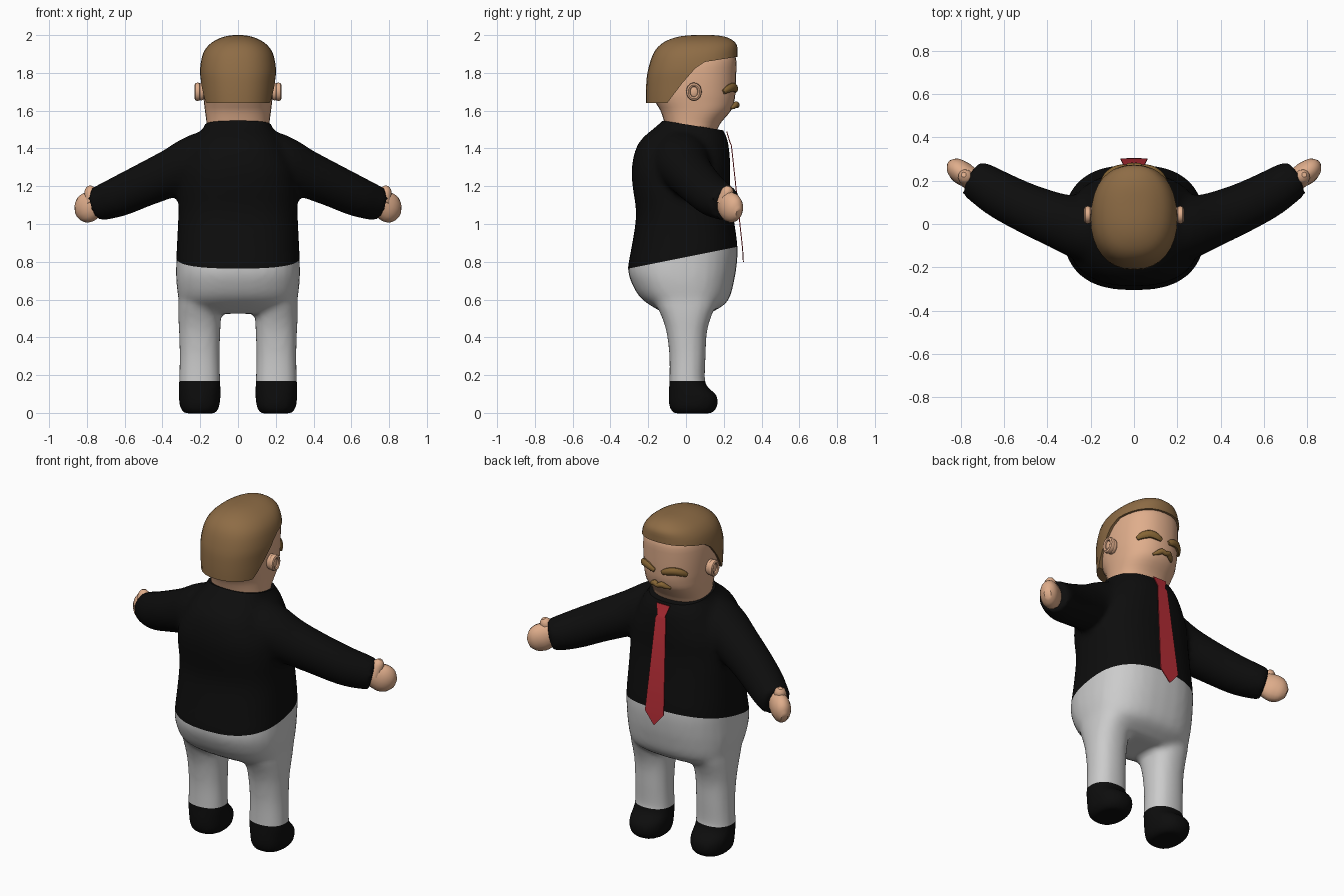
import bpy, bmesh, math
from mathutils import Vector, Matrix

if "Cube" in bpy.data.objects:
    bpy.data.objects.remove(bpy.data.objects["Cube"])

def mat(name, col):
    m = bpy.data.materials.new(name)
    m.diffuse_color = (*col, 1)
    m.use_nodes = True
    m.node_tree.nodes["Principled BSDF"].inputs["Base Color"].default_value = m.diffuse_color
    return m

BLACK = mat("black cloth", (0.004, 0.004, 0.004))
GREY = mat("light grey", (0.60, 0.60, 0.60))
SKIN = mat("skin", (0.74, 0.42, 0.26))
HAIR = mat("hair brown", (0.27, 0.15, 0.06))
BROW = mat("brow brown", (0.24, 0.13, 0.035))
RED = mat("tie red", (0.45, 0.025, 0.035))

def finish(bm, name, *mats):
    bmesh.ops.recalc_face_normals(bm, faces=bm.faces)
    me = bpy.data.meshes.new(name)
    bm.to_mesh(me)
    bm.free()
    for m in mats:
        me.materials.append(m)
    ob = bpy.data.objects.new(name, me)
    bpy.context.collection.objects.link(ob)
    return ob

def smooth_rows(rows, k=3):
    """Catmull-Rom interpolation of number rows."""
    out = []
    for i in range(len(rows) - 1):
        p = [rows[max(0, min(len(rows) - 1, i + j))] for j in (-1, 0, 1, 2)]
        for s in range(k):
            t = s / k
            out.append([b + 0.5 * t * (c - a + t * (2*a - 5*b + 4*c - d + t * (3*(b - c) + d - a)))
                        for a, b, c, d in zip(*p)])
    out.append(list(rows[-1]))
    return out

def skin_rings(bm, rings):
    vs = [[bm.verts.new(p) for p in r] for r in rings]
    for a, b in zip(vs, vs[1:]):
        for i in range(len(a)):
            j = (i + 1) % len(a)
            bm.faces.new((a[i], a[j], b[j], b[i]))
    bm.faces.new(vs[0])
    bm.faces.new(vs[-1])

def loft(bm, rows, n=2.3, cx=0, seg=32):
    """Stack of superellipses; rows are (z, back y, front y, half width)."""
    rings = []
    for z, y0, y1, w in smooth_rows(rows):
        ring = []
        for i in range(seg):
            a = 2 * math.pi * i / seg
            c, s = math.cos(a), math.sin(a)
            ring.append((cx + w * math.copysign(abs(c) ** (2 / n), c),
                         (y0 + y1) / 2 + (y1 - y0) / 2 * math.copysign(abs(s) ** (2 / n), s), z))
        rings.append(ring)
    skin_rings(bm, rings)

def tube(bm, rows, flat=1.0, side=1, seg=16):
    """Tapered tube along (x, y, z, radius) points."""
    pts = smooth_rows(rows)
    P = [Vector(p[:3]) for p in pts]
    rings = []
    for i, p in enumerate(pts):
        t = (P[min(i + 1, len(P) - 1)] - P[max(i - 1, 0)]).normalized()
        u = t.cross(Vector((0, 0, 1))).normalized()
        v = u.cross(t)
        ring = [P[i] + p[3] * (flat * math.cos(a) * u + math.sin(a) * v)
                for a in (2 * math.pi * k / seg for k in range(seg))]
        rings.append([(side * q.x, q.y, q.z) for q in ring])
    skin_rings(bm, rings)

# body: torso, arms, legs and shoes fused into one skin
bm = bmesh.new()
loft(bm, [(.525, -.11, .12, .25), (.57, -.19, .20, .305), (.62, -.25, .235, .318), (.70, -.293, .255, .327),
          (.77, -.307, .267, .328), (.88, -.288, .273, .324), (1.05, -.264, .25, .316), (1.2, -.283, .233, .314),
          (1.3, -.287, .235, .30), (1.4, -.265, .228, .255), (1.46, -.225, .215, .22),
          (1.51, -.165, .19, .182), (1.56, -.11, .165, .165)], n=2.5)
for s in (-1, 1):
    tube(bm, [(.10, -.03, 1.34, .17), (.22, -.02, 1.32, .155), (.35, .015, 1.27, .128), (.5, .075, 1.205, .115),
              (.62, .135, 1.15, .108), (.70, .185, 1.12, .098), (.75, .212, 1.105, .088)], side=s, seg=24)
    loft(bm, [(-.003, -.065, .135, .08), (.02, -.085, .16, .10), (.06, -.092, .17, .109), (.10, -.092, .158, .111),
              (.135, -.09, .115, .111), (.17, -.088, .10, .109), (.3, -.088, .104, .106), (.42, -.102, .11, .109),
              (.5, -.125, .13, .113), (.58, -.16, .16, .113), (.64, -.16, .16, .11)], cx=s * .203)
body = finish(bm, "fused_body")
r = body.modifiers.new("remesh", 'REMESH')
r.mode, r.voxel_size = 'VOXEL', 0.018
sm = body.modifiers.new("smooth", 'SMOOTH')
sm.factor, sm.iterations = 0.5, 5

def baked(ob):
    dg = bpy.context.evaluated_depsgraph_get()
    dg.update()
    return bpy.data.meshes.new_from_object(ob.evaluated_get(dg))

full = baked(body)
bpy.data.objects.remove(body)

# split the skin into shirt, trousers and shoes along planes
WAIST = (Vector((0, -.30, .765)), Vector((0, -.2, 1)).normalized())
ANKLE = (Vector((0, 0, .17)), Vector((0, 0, 1)))
COLLAR = (Vector((0, -.11, 1.545)), Vector((0, .16, 1)).normalized())

def piece(name, material, below=None, above=None):
    b = bmesh.new()
    b.from_mesh(full)
    for plane, outer in ((below, True), (above, False)):
        if plane:
            bmesh.ops.bisect_plane(b, geom=b.verts[:] + b.edges[:] + b.faces[:], plane_co=plane[0],
                                   plane_no=plane[1], clear_outer=outer, clear_inner=not outer)
    bmesh.ops.holes_fill(b, edges=[e for e in b.edges if e.is_boundary], sides=0)
    finish(b, name, material)

piece("shirt", BLACK, COLLAR, WAIST)
piece("trousers", GREY, WAIST, ANKLE)
piece("shoes", BLACK, ANKLE)

# head and neck
bm = bmesh.new()
loft(bm, [(1.42, -.08, .12, .14), (1.5, -.105, .165, .163), (1.54, -.115, .188, .167), (1.60, -.135, .238, .175),
          (1.65, -.165, .256, .181), (1.70, -.18, .262, .186), (1.80, -.18, .266, .188),
          (1.88, -.15, .264, .175), (1.94, -.09, .23, .12)])
finish(bm, "head", SKIN)

# hair: larger shell trimmed by the hairline profile
bm = bmesh.new()
loft(bm, [(1.58, -.20, .25, .175), (1.64, -.212, .268, .189), (1.75, -.21, .273, .198), (1.82, -.20, .274, .201),
          (1.90, -.174, .273, .186), (1.95, -.135, .268, .152), (1.98, -.08, .235, .105),
          (1.995, -.02, .19, .06), (2.0, .04, .14, .02)])
hair = finish(bm, "hair", HAIR)
bm = bmesh.new()
prof = [(-.3, 1.64), (-.10, 1.64), (-.02, 1.745), (.05, 1.825), (.10, 1.858), (.3, 1.89), (.3, 2.1), (-.3, 2.1)]
skin_rings(bm, [[(x, y, z) for y, z in prof] for x in (-.3, .3)])
cutter = finish(bm, "hair_cutter", HAIR)
b = hair.modifiers.new("trim", 'BOOLEAN')
b.operation, b.object, b.solver = 'INTERSECT', cutter, 'EXACT'
trimmed = baked(hair)
hair.modifiers.clear()
hair.data = trimmed
bpy.data.objects.remove(cutter)

for s, side in ((-1, "left"), (1, "right")):
    # ear: soft lobe with a raised rim
    bm = bmesh.new()
    bmesh.ops.create_uvsphere(bm, u_segments=16, v_segments=10, radius=1,
                              matrix=Matrix.Translation((s * .195, .042, 1.70)) @ Matrix.Diagonal((.028, .038, .046, 1)))
    rim = [[(s * (.214 + .016 * math.sin(b)), .042 + (.030 + .012 * math.cos(b)) * math.cos(a),
             1.70 + (.037 + .012 * math.cos(b)) * math.sin(a))
            for b in (math.tau * k / 8 for k in range(8))] for a in (math.tau * k / 20 for k in range(20))]
    vs = [[bm.verts.new(p) for p in q] for q in rim]
    for i in range(20):
        for j in range(8):
            bm.faces.new((vs[i][j], vs[(i+1) % 20][j], vs[(i+1) % 20][(j+1) % 8], vs[i][(j+1) % 8]))
    finish(bm, side + "_ear", SKIN)
    # eyebrow
    bm = bmesh.new()
    tube(bm, [(.025, .262, 1.705, .012), (.05, .260, 1.716, .02), (.09, .248, 1.725, .023),
              (.125, .222, 1.715, .021), (.146, .198, 1.698, .012)], flat=.8, side=s, seg=10)
    finish(bm, side + "_eyebrow", BROW)
    # mitten hand and thumb
    bm = bmesh.new()
    tube(bm, [(.71, .19, 1.125, .06), (.76, .215, 1.105, .074), (.80, .24, 1.085, .08),
              (.83, .265, 1.066, .063), (.85, .28, 1.055, .028)], flat=.68, side=s)
    tube(bm, [(.765, .20, 1.11, .04), (.775, .213, 1.15, .037), (.783, .223, 1.182, .03),
              (.787, .228, 1.2, .012)], side=s, seg=12)
    finish(bm, side + "_hand", SKIN)

# moustache
bm = bmesh.new()
half = [(.065, .237, 1.612, .006), (.045, .254, 1.622, .013), (.022, .266, 1.634, .016)]
tube(bm, half and [(-x, y, z, q) for x, y, z, q in half] + [(0, .270, 1.626, .013)] + half[::-1], seg=10)
finish(bm, "moustache", BROW)

# tie: thin plate sloping forward down the chest
bm = bmesh.new()
rows = [(.045, .218, 1.49), (.026, .236, 1.43), (.034, .243, 1.415), (.062, .302, .87), (.003, .306, .80)]
skin_rings(bm, [[(-w, y, z), (w, y, z), (w, y - .005, z), (-w, y - .005, z)] for w, y, z in rows])
finish(bm, "tie", RED)

bpy.ops.object.select_all(action='DESELECT')
for ob in bpy.context.scene.objects:
    ob.select_set(True)
    bpy.context.view_layer.objects.active = ob
bpy.ops.object.shade_smooth_by_angle(angle=math.radians(40))
